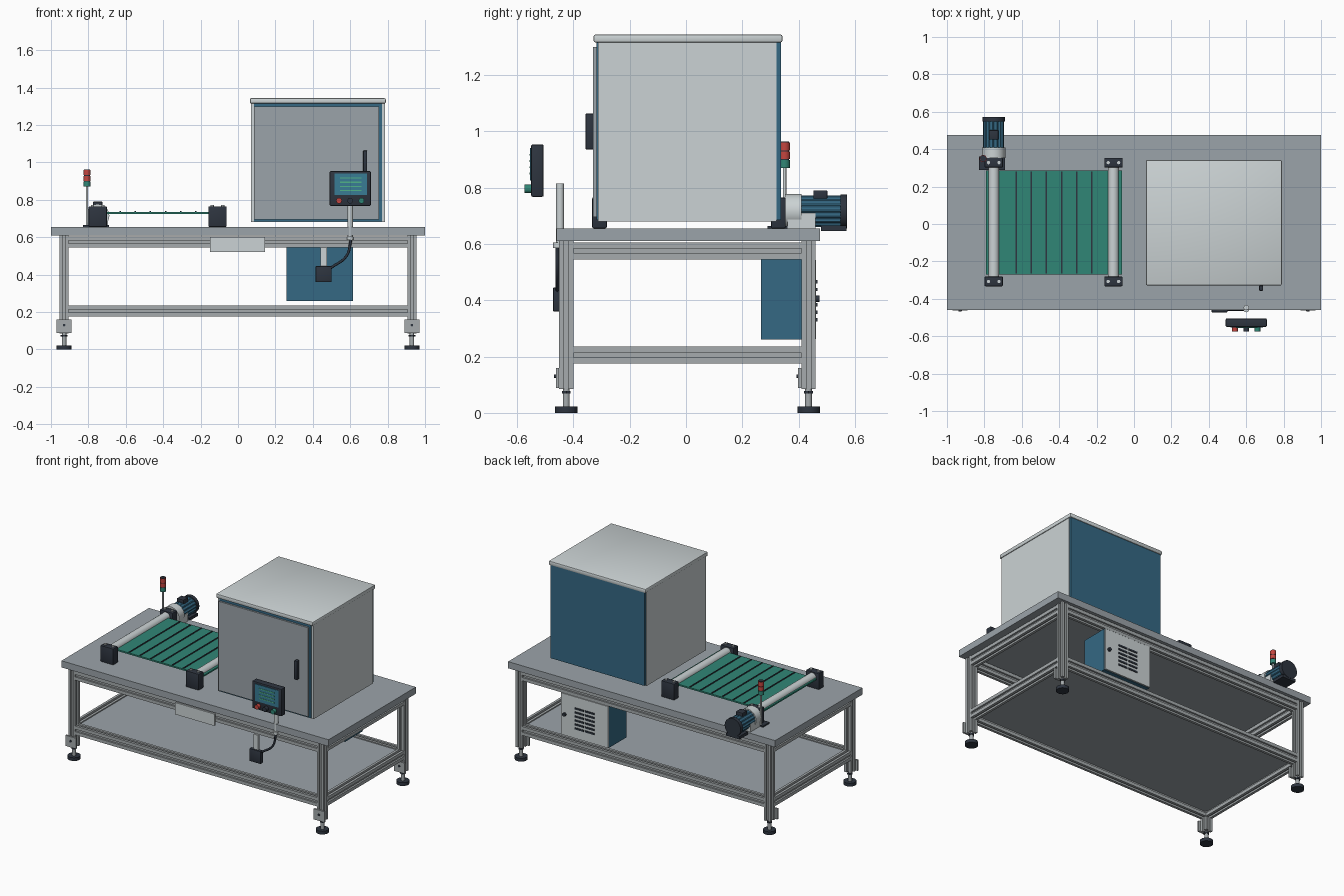
import bpy, bmesh
from math import cos, sin, pi
from mathutils import Vector

if "Cube" in bpy.data.objects:
    bpy.data.objects.remove(bpy.data.objects["Cube"], do_unlink=True)


def material(name, *rgb):
    mat = bpy.data.materials.new(name)
    mat.use_nodes = True
    mat.diffuse_color = (*rgb, 1)
    mat.node_tree.nodes["Principled BSDF"].inputs["Base Color"].default_value = (*rgb, 1)
    return mat


STEEL = material("steel grey", .33, .37, .40)
ALUMINIUM = material("aluminium", .38, .41, .42)
PALE = material("pale grey", .60, .65, .66)
BLUE = material("panel blue", .035, .14, .23)
GREEN = material("belt green", .03, .24, .18)
DARK = material("charcoal", .027, .035, .05)
RED = material("signal red", .55, .06, .05)
SCREEN = material("screen blue", .04, .20, .30)
LIME = material("readout green", .08, .45, .25)


def finish(bm, name, mat):
    """Turn a bmesh into an object, smooth except at sharp edges."""
    bmesh.ops.recalc_face_normals(bm, faces=bm.faces)
    for face in bm.faces:
        face.smooth = True
    for edge in bm.edges:
        edge.smooth = edge.calc_face_angle(pi) < .5
    mesh = bpy.data.meshes.new(name)
    bm.to_mesh(mesh)
    bm.free()
    mesh.materials.append(mat)
    obj = bpy.data.objects.new(name, mesh)
    bpy.context.collection.objects.link(obj)
    return obj


def box(name, mat, xs, ys, zs, bevel=0):
    """Box between pairs of limits on each axis."""
    bm = bmesh.new()
    bmesh.ops.create_cube(bm, size=1)
    for vert in bm.verts:
        vert.co = [lim[0] if c < 0 else lim[1] for c, lim in zip(vert.co, (xs, ys, zs))]
    if bevel:
        bmesh.ops.bevel(bm, geom=bm.edges[:], offset=bevel, segments=2,
                        profile=.5, affect='EDGES')
    return finish(bm, name, mat)


def around(centre, half):
    return (centre - half, centre + half)


def prism(name, mat, section, axis, span, centre=(0, 0)):
    """Extrude a flat section along an axis; centre is in the other two axes."""
    bm = bmesh.new()
    index = "xyz".index(axis)
    verts = []
    for u, v in section:
        co = [u + centre[0], v + centre[1]]
        co.insert(index, span[0])
        verts.append(bm.verts.new(co))
    cap = bm.faces.new(verts)
    side = bmesh.ops.extrude_face_region(bm, geom=[cap], use_keep_orig=True)
    move = Vector()
    move[index] = span[1] - span[0]
    bmesh.ops.translate(bm, vec=move,
                        verts=[g for g in side["geom"] if isinstance(g, bmesh.types.BMVert)])
    return finish(bm, name, mat)


def circle(radius, sides=28):
    return [(radius * cos(2 * pi * i / sides), radius * sin(2 * pi * i / sides))
            for i in range(sides)]


def slotted(width, height, slot=.008, depth=.012):
    """Aluminium extrusion section with one slot in each side."""
    points = []
    for turn in range(4):
        w, h = (width / 2, height / 2) if turn % 2 == 0 else (height / 2, width / 2)
        for u, v in ((-w, h), (-slot, h), (-slot, h - depth), (slot, h - depth), (slot, h)):
            for _ in range(turn):
                u, v = v, -u
            points.append((u, v))
    return points


# Table frame: legs, feet, brackets and rails
FRONT, BACK, SIDE = -.425, .435, .93
for y, row in ((FRONT, "front"), (BACK, "back")):
    for x, hand in ((-SIDE, "right"), (SIDE, "left")):
        tag = row + "_" + hand
        prism(tag + "_leg", ALUMINIUM, slotted(.05, .05), "z", (.085, .61), (x, y))
        prism(tag + "_foot_pad", DARK, circle(.04), "z", (0, .022), (x, y))
        prism(tag + "_foot_stem", ALUMINIUM, circle(.012), "z", (.02, .09), (x, y))
        prism(tag + "_foot_nut", DARK, circle(.018, 6), "z", (.068, .078), (x, y))
        box(tag + "_bracket", ALUMINIUM, around(x, .04), (y - .037, y - .025), (.088, .16))
        prism(tag + "_bracket_bolt", DARK, circle(.007), "y", (y - .043, y - .036), (x, .13))
    for z, level in ((.205, "lower"), (.575, "upper")):
        prism(f"{row}_{level}_rail", ALUMINIUM, slotted(.05, .06), "x", (-.905, .905), (y, z))
for x, hand in ((-SIDE, "right"), (SIDE, "left")):
    for z, level in ((.205, "lower"), (.575, "upper")):
        prism(f"{hand}_{level}_rail", ALUMINIUM, slotted(.05, .06), "y",
              (FRONT + .025, BACK - .025), (x, z))
box("table_top", STEEL, (-1, 1), (-.46, .475), (.61, .655))
box("lower_shelf", STEEL, (-.91, .91), (-.405, .415), (.21, .228))
box("front_plate", PALE, (-.15, .145), (-.46, -.45), (.52, .6))

# Machine enclosure with door, back panel and roof
box("enclosure_body", PALE, (.07, .785), (-.312, .322), (.68, 1.32))
box("enclosure_roof", PALE, (.064, .79), (-.328, .342), (1.315, 1.343), .006)
box("enclosure_back_panel", BLUE, (.075, .78), (.32, .337), (.685, 1.315))
box("enclosure_door_frame", BLUE, (.085, .77), (-.318, -.31), (.685, 1.315))
box("enclosure_door", STEEL, (.085, .755), (-.33, -.317), (.695, 1.298))
box("door_handle", DARK, around(.68, .011), (-.357, -.329), (.935, 1.063), .004)

# Conveyor: belt, cleats, rollers and bearing blocks
box("conveyor_belt", GREEN, (-.79, -.065), (-.27, .285), (.725, .735))
for i in range(6):
    box("belt_cleat", DARK, around(-.63 + .081 * i, .004), (-.265, .28), (.734, .739))
for x, hand in ((-.75, "drive"), (-.11, "idle")):
    prism(hand + "_roller", PALE, circle(.029), "y", (-.29, .31), (x, .73))
    for y in (-.307, .328):
        box(hand + "_bearing_block", DARK, around(x, .049), around(y, .026), (.655, .765), .005)
        for side in (-1, 1):
            prism("block_bolt", PALE, circle(.009, 12), "z", (.76, .772), (x + side * .028, y))

# Drive motor: gearbox, finned body, end cap and terminal box
MOTOR = (-.75, .715)
prism("motor_gearbox", PALE, circle(.062), "y", (.352, .41), MOTOR)
box("motor_gearbox_foot", PALE, around(-.75, .055), (.36, .46), (.655, .71))
box("motor_mount_plate", DARK, (-.83, -.69), (.29, .36), (.655, .664))
fins = [(u * s, v * s) for i, (u, v) in enumerate(circle(.056, 64))
        for s in [1 if i % 4 < 2 else .92]]
prism("motor_body", BLUE, fins, "y", (.40, .55), MOTOR)
prism("motor_end_cap", DARK, circle(.06), "y", (.548, .572), MOTOR)
box("motor_end_skirt", DARK, around(-.75, .05), (.48, .57), (.645, .665))
box("motor_terminal_box", DARK, around(-.75, .025), (.452, .502), (.76, .79), .003)

# Signal tower
TOWER = (-.807, .35)
prism("tower_pole", PALE, circle(.006, 16), "z", (.655, .87), TOWER)
for i, (name, mat) in enumerate((("green", GREEN), ("lower_red", RED), ("upper_red", RED))):
    base = .87 + .031 * i
    prism(name + "_lamp", mat, circle(.019), "z", (base, base + .027), TOWER)
    prism(name + "_lamp_seal", DARK, circle(.016), "z", (base + .026, base + .031), TOWER)

# Operator panel with screen, readout lines and buttons
box("operator_panel", DARK, (.49, .71), (-.55, -.505), (.767, .953), .006)
box("panel_screen", SCREEN, (.515, .69), (-.554, -.549), (.825, .94))
for i in range(4):
    box("readout_line", LIME, (.545, .66), (-.556, -.553), around(.85 + .022 * i, .003))
for x, mat in ((.54, RED), (.6, DARK), (.66, GREEN)):
    prism("panel_button", mat, circle(.015), "y", (-.574, -.549), (x, .795))

# Panel post, junction box and cable
prism("panel_post", PALE, circle(.014), "z", (.6, .815), (.6, -.447))
prism("post_collar", PALE, circle(.017), "z", (.585, .605), (.6, -.455))
box("junction_box", DARK, (.415, .5), (-.472, -.447), (.36, .445), .003)
box("junction_conduit", PALE, (.44, .475), (-.462, -.447), (.445, .545))
cable = bpy.data.curves.new("cable", 'CURVE')
cable.dimensions = '3D'
cable.bevel_depth = .007
cable.bevel_resolution = 2
cable.use_fill_caps = True
line = cable.splines.new('BEZIER')
path = [(.605, -.457, .59), (.58, -.457, .5), (.495, -.457, .435)]
line.bezier_points.add(len(path) - 1)
for point, co in zip(line.bezier_points, path):
    point.co = co
    point.handle_left_type = point.handle_right_type = 'AUTO'
cable.materials.append(DARK)
bpy.context.collection.objects.link(bpy.data.objects.new("cable", cable))

# Electrical cabinet under the table, with louvred door and lock
box("electrical_cabinet", BLUE, (.26, .615), (.267, .452), (.26, .545))
box("electrical_cabinet_door", PALE, (.262, .613), (.45, .462), (.262, .543))
for row in range(6):
    for x in (.397, .475):
        box("door_louvre", DARK, around(x, .034), (.461, .466), around(.33 + .027 * row, .006))
prism("door_lock", DARK, circle(.012), "y", (.46, .474), (.585, .405))
